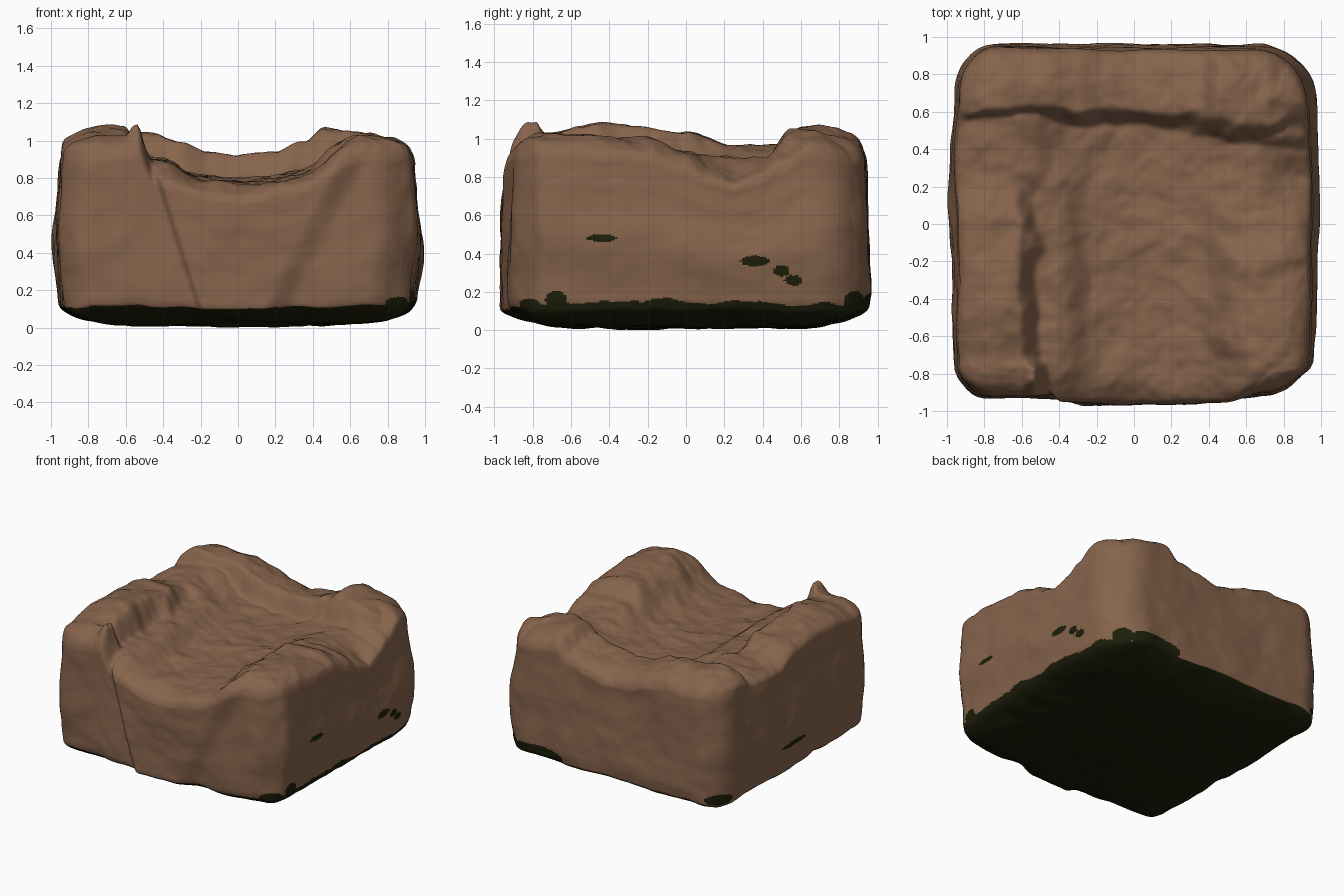
import bpy
import bmesh
from mathutils import Vector, noise

if "Cube" in bpy.data.objects:
    bpy.data.objects.remove(bpy.data.objects["Cube"], do_unlink=True)


def material(name, colour):
    mat = bpy.data.materials.new(name)
    mat.use_nodes = True
    mat.diffuse_color = (*colour, 1)
    bsdf = mat.node_tree.nodes["Principled BSDF"]
    bsdf.inputs["Base Color"].default_value = (*colour, 1)
    bsdf.inputs["Roughness"].default_value = 0.9
    return mat


def step(a, b, v):
    t = min(max((v - a) / (b - a), 0), 1)
    return t * t * (3 - 2 * t)


def curve(points, v):
    """Smooth interpolation through (position, value) pairs."""
    if v <= points[0][0]:
        return points[0][1]
    for (a, p), (b, q) in zip(points, points[1:]):
        if v <= b:
            return p + (q - p) * step(a, b, v)
    return points[-1][1]


def rough(x, y, z, scale, seed=0):
    return noise.fractal(Vector((x * scale + seed, y * scale, z * scale)), 1.0, 2.0, 3)


# Crest heights of the three rims
LEFT_RIM = [(-1, 1.03), (-.75, 1.04), (-.45, 1.08), (0, 1.05), (.25, .97), (.5, .98), (.8, 1.05)]
RIGHT_RIM = [(-1, 1.02), (-.8, 1.05), (-.2, 1.02), (0, .95), (.12, .88), (.35, .85), (.48, .95), (.65, 1.04), (1, 1)]
BACK_RIM = [(-1, 1.01), (-.8, 1.06), (-.5, 1.05), (-.3, 1.01), (-.15, .95), (0, .93), (.2, .95), (.35, 1), (.46, 1.08), (.7, 1.05), (.9, .99)]
# Upright profiles of the four walls
WALL_LEFT = [(0, .97), (.4, 1), (.8, .97), (1, .955)]
WALL_RIGHT = [(0, .94), (.12, .97), (.4, 1), (.7, .98), (.85, .965), (1, .93)]
WALL_FRONT = [(0, .985), (.1, 1), (.85, .995), (1, .95)]
WALL_BACK = [(0, .985), (.15, 1), (.5, .98), (.85, .965), (1, .91)]


def top_height(x, y):
    floor = min(.785 + .4 * x * x, .89) + .02 * step(-.8, .2, y)
    # Lower ledge along the foot of the left rim
    ledge = step(-.22, -.42, x) * step(.45, .2, y) * step(-.95, -.75, y)
    floor += (max(floor, .91) - floor) * ledge
    # Scooped outer edge on the right wall
    scoop = max(0, 1 - abs(y - .25) / .25)
    floor -= .08 * step(.65, .9, x) * scoop
    wobble = .06 * rough(x, y, 0, 3, 7)
    soft = .12 * step(.15, .4, y)
    left = 1 - step(-.62 - soft, -.48 + soft, x + wobble)
    right = step(.36, .68, x + wobble) * (1 - .8 * step(.7, .9, x) * scoop)
    back = step(.5, .63, y + wobble + .07 * step(.2, .6, x) * step(1, .7, x))
    h = max(floor + (crest - floor) * mask for crest, mask in (
        (curve(LEFT_RIM, y), left), (curve(RIGHT_RIM, y), right), (curve(BACK_RIM, x), back)))
    # Pinched peak at the front end of the left rim
    h += .15 * max(0, 1 - abs(x + .53) / .07) * step(-.7, -.8, y)
    return h + .022 * rough(x, y, 0, 5, 3)


def sculpt(co):
    # Corners are rounder on the right side and at the back
    r = .19 + .06 * (co.x > 0) + .04 * (co.y > 0)
    half, radius = Vector((.985, .965, .5)), Vector((r, r, .09 if co.z > 0 else .06))
    p = Vector(co[i] * half[i] for i in range(3))
    core = Vector(min(max(p[i], radius[i] - half[i]), half[i] - radius[i]) for i in range(3))
    d = Vector((p[i] - core[i]) / radius[i] for i in range(3))
    if d.length > 0:
        d.normalize()
    x, y, t = (core[i] + d[i] * radius[i] for i in range(3))
    t += .5
    # Uneven walls, bowed outward along the two sides
    x *= curve(WALL_RIGHT if x > 0 else WALL_LEFT, t) * (1 - .04 * y * y)
    y *= curve(WALL_BACK if y > 0 else WALL_FRONT, t)
    side = step(.75, .95, max(abs(x), abs(y)))
    bump = 1 + side * (.018 * rough(x, y, t, 2) + .004 * rough(x, y, t, 5))
    x, y = x * bump, y * bump
    base = .025 + .065 * max(abs(x), abs(y)) ** 4 + .02 * rough(x, y, 0, 2.5, 11)
    z = base + t * (top_height(x, y) - base)
    # Slab pressed onto the front between two slanting creases, right end falling back
    left_line, right_line = -.17 - .32 * z, .12 + .5 * z
    panel = step(left_line - .02, left_line + .02, x) * (1 - step(right_line - .05, right_line + .12, x))
    front = step(-.7, -.93, y)
    y += front * (.04 - .042 * panel + .03 * step(.45, .95, x))
    return Vector((x, y, z))


# Dense cube reshaped into the hollowed clay block
bm = bmesh.new()
bmesh.ops.create_cube(bm, size=2)
bmesh.ops.subdivide_edges(bm, edges=bm.edges[:], cuts=120, use_grid_fill=True)
for v in bm.verts:
    v.co = sculpt(v.co.copy())
lowest = min(v.co.z for v in bm.verts)
for v in bm.verts:
    v.co.z -= lowest
bm.normal_update()

# Dark underside with a ragged border, plus stains on the walls: centre, then half-sizes
STAINS = [((.97, -.44, .48), (.2, .075, .02)), ((.97, .36, .36), (.2, .075, .028)),
          ((.97, .5, .31), (.2, .04, .03)), ((.97, .56, .26), (.2, .045, .028)),
          ((.95, -.68, .16), (.2, .055, .045)), ((.9, .92, .14), (.12, .1, .08)),
          ((-.97, .09, .31), (.2, .15, .02)), ((-.9, .88, .14), (.1, .12, .04)),
          ((.6, .95, .14), (.22, .2, .06)), ((.9, -.85, .12), (.12, .1, .05))]
for f in bm.faces:
    f.smooth = True
    c = f.calc_center_median()
    edge = .07 + .075 * step(.75, .95, c.x) + .05 * step(-.75, -.95, c.x) * step(-.5, -.9, c.y)
    edge += .025 * rough(c.x, c.y, 0, 4, 5)
    stained = any(sum(((c[i] - o[i]) / s[i]) ** 2 for i in range(3)) < 1 for o, s in STAINS)
    under = f.normal.z < -.6 and c.z < .3
    f.material_index = int(under or c.z < edge or stained)

mesh = bpy.data.meshes.new("clay_block")
bm.to_mesh(mesh)
bm.free()
mesh.materials.append(material("brown clay", (.24, .127, .072)))
mesh.materials.append(material("dark olive underside", (.012, .013, .003)))
block = bpy.data.objects.new("clay_block", mesh)
bpy.context.collection.objects.link(block)
